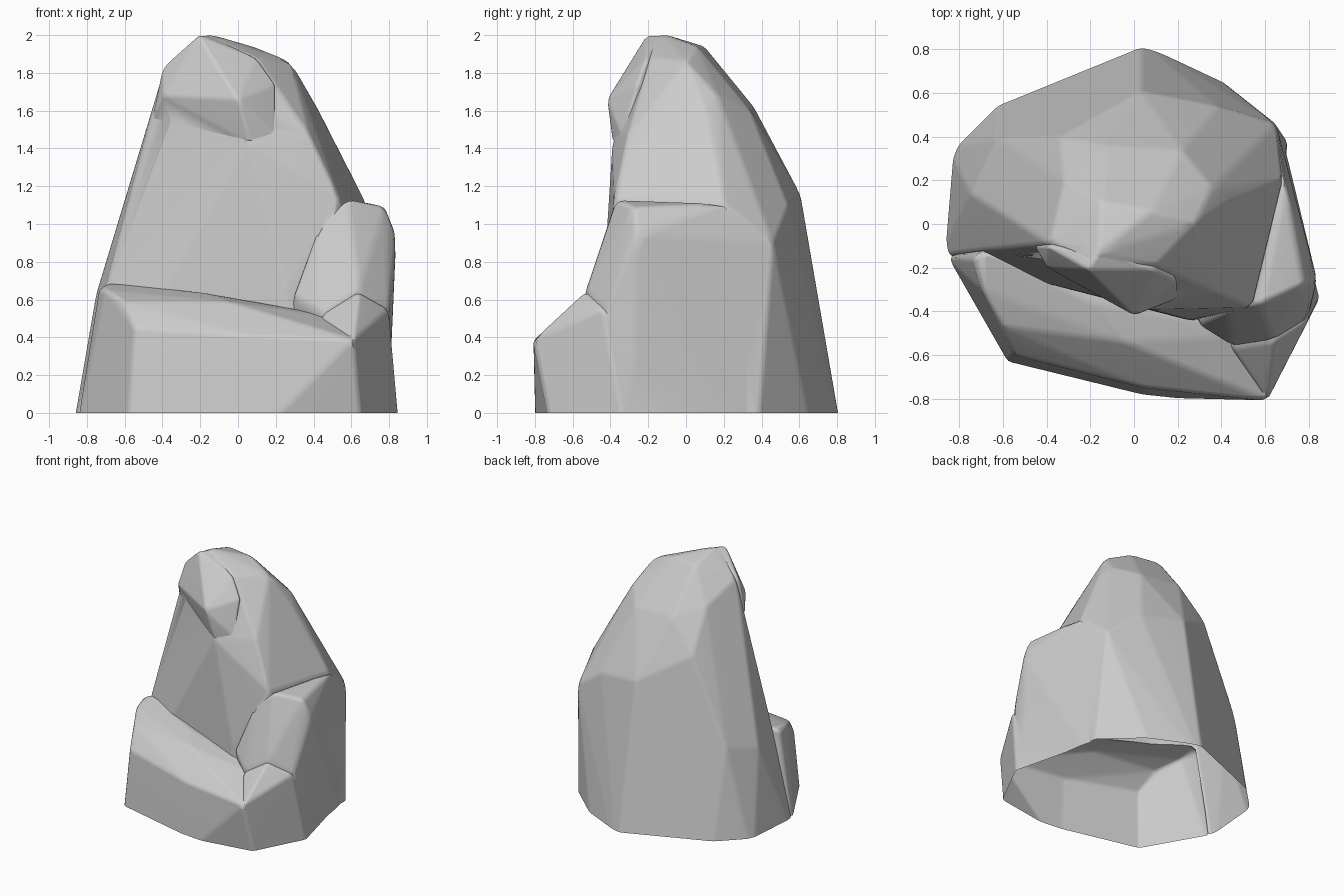
import bpy
import bmesh
from math import radians

default_cube = bpy.data.objects.get("Cube")
if default_cube:
    bpy.data.objects.remove(default_cube, do_unlink=True)

# One plain grey stone colour
stone = bpy.data.materials.new("stone_grey")
stone.use_nodes = True
grey = (0.6, 0.6, 0.6, 1)
stone.diffuse_color = grey
stone.node_tree.nodes["Principled BSDF"].inputs["Base Color"].default_value = grey


def footing(outline, spread):
    """Carry a plan outline a little below the floor, flaring it outwards."""
    return [(x * spread, y * spread, -.2) for x, y in outline]


def boulder(name, corners, softness):
    """Wrap corner points in a faceted stone with softened edges."""
    bm = bmesh.new()
    for corner in corners:
        bm.verts.new(corner)
    bmesh.ops.convex_hull(bm, input=bm.verts)
    loose = [v for v in bm.verts if not v.link_faces]
    bmesh.ops.delete(bm, geom=loose, context="VERTS")
    bmesh.ops.dissolve_limit(bm, angle_limit=radians(4), verts=bm.verts, edges=bm.edges)
    bmesh.ops.bevel(bm, geom=bm.edges[:], offset=softness, segments=2, profile=0.5,
                    affect="EDGES", clamp_overlap=True)
    bmesh.ops.recalc_face_normals(bm, faces=bm.faces)
    mesh = bpy.data.meshes.new(name)
    bm.to_mesh(mesh)
    bm.free()
    mesh.materials.append(stone)
    obj = bpy.data.objects.new(name, mesh)
    bpy.context.collection.objects.link(obj)
    return obj


# Tall spire with a flat cliff on its front
spire_base = footing([(.03, .81), (-.6, .56), (-.82, .34), (-.86, -.14),
                      (.35, .66), (.68, .36), (.3, -.44)], 1.04)
spire_waist = [(.03, .61, 1.15), (.38, .54, 1.1), (-.63, .39, .71), (-.75, .14, .64),
               (-.34, .4, 1.37), (.65, .46, .9), (-.63, -.1, .88), (-.69, -.12, .7),
               (.25, -.44, .65), (.54, -.38, 1.13), (.68, .2, 1.11)]
spire_neck = [(-.46, -.1, 1.55), (.06, -.39, 1.43), (.38, -.31, 1.47), (.43, .1, 1.6),
              (.36, .17, 1.68), (.22, .34, 1.6), (-.13, .36, 1.62), (-.32, .2, 1.69)]
spire_crown = [(-.39, -.09, 1.83), (-.2, -.18, 1.99), (-.16, -.13, 2.01), (.1, -.19, 1.88),
               (.08, .06, 1.94), (-.15, .1, 1.94), (.28, 0, 1.86)]
spire = boulder("rock", spire_base + spire_waist + spire_neck + spire_crown, 0.02)

# Brow that overhangs the cliff
brow_corners = [(0, -.42, 1.66), (-.4, -.2, 1.68), (.06, -.39, 1.43), (-.46, -.1, 1.55),
                (-.4, -.1, 1.83), (-.21, -.21, 2), (-.16, -.13, 2), (.1, -.21, 1.88),
                (.2, -.26, 1.74), (.2, -.34, 1.47), (0, .05, 1.6)]
brow = boulder("brow", brow_corners, 0.015)

# Low sloping ledge across the front
ledge_base = footing([(-.86, -.14), (-.58, -.63), (.03, -.78), (.65, -.68),
                      (.83, -.31), (.3, 0)], 1.02)
ledge_top = [(-.55, -.6, .45), (.05, -.75, .41), (.61, -.81, .39), (-.74, -.16, .65),
             (-.69, -.12, .69), (-.7, -.3, .65), (-.6, -.47, .59), (-.05, -.54, .59),
             (-.2, -.36, .64), (.45, -.56, .51), (.7, -.5, .48)]
ledge = boulder("front_ledge", ledge_base + ledge_top, 0.02)

# Ridge climbing from the ledge corner to the shoulder
ridge_base = footing([(.85, -.3), (.65, -.68), (.69, .34), (.2, -.3)], 1.02)
ridge_top = [(.61, -.81, .39), (.64, -.54, .64), (.8, -.44, .55), (.45, -.57, .52),
             (.5, -.2, .6)]
ridge = boulder("corner_ridge", ridge_base + ridge_top, 0.02)

# Shoulder block on the left flank
shoulder_base = footing([(.79, -.3), (.69, .36), (.6, -.45), (.2, 0)], 1)
shoulder_top = [(.58, -.37, 1.13), (.43, -.4, 1), (.78, -.28, 1.09), (.84, -.26, .94),
                (.69, .2, 1.11), (.65, .46, .9), (.29, -.46, .62), (.45, -.56, .53),
                (.64, -.53, .65), (.8, -.43, .55)]
shoulder = boulder("side_shoulder", shoulder_base + shoulder_top, 0.025)

# Fuse the stones into one shell
bpy.ops.object.select_all(action="DESELECT")
bpy.context.view_layer.objects.active = spire
spire.select_set(True)
for block in (brow, ledge, ridge, shoulder):
    union = spire.modifiers.new("fuse_" + block.name, "BOOLEAN")
    union.operation = "UNION"
    union.solver = "EXACT"
    union.object = block
    bpy.ops.object.modifier_apply(modifier=union.name)
    bpy.data.objects.remove(block, do_unlink=True)

# Trim at the floor and leave the underside open
bm = bmesh.new()
bm.from_mesh(spire.data)
bmesh.ops.bisect_plane(bm, geom=bm.verts[:] + bm.edges[:] + bm.faces[:],
                       plane_co=(0, 0, 0), plane_no=(0, 0, 1), clear_inner=True)
bm.to_mesh(spire.data)
bm.free()

# Smooth shading that keeps the large facets flat
bpy.ops.object.shade_smooth_by_angle(angle=radians(50))
weighted = spire.modifiers.new("facet_normals", "WEIGHTED_NORMAL")
weighted.keep_sharp = True
